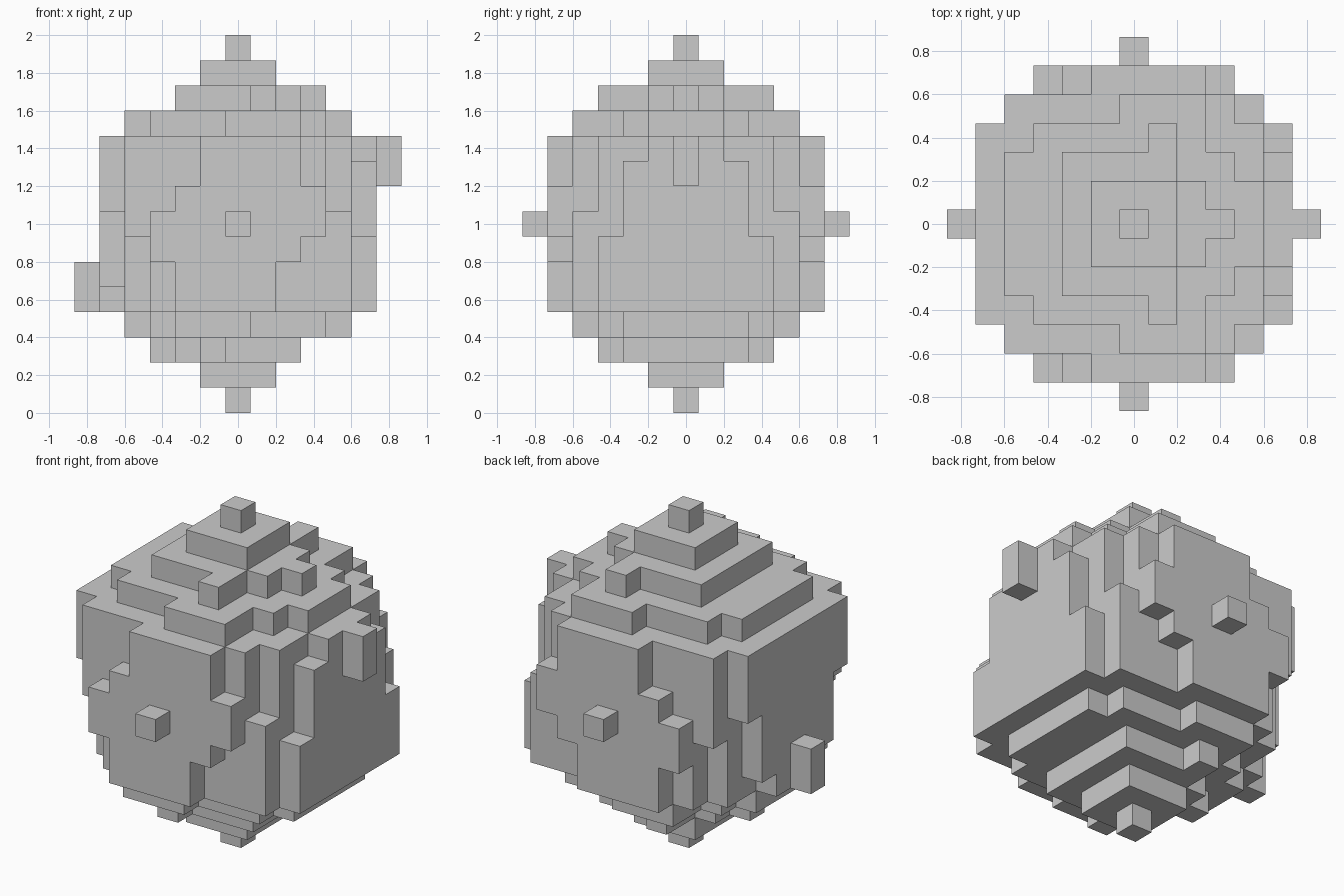
import bpy, bmesh
from mathutils import Vector

if "Cube" in bpy.data.objects:
    bpy.data.objects.remove(bpy.data.objects["Cube"])

S = 2 / 15  # block size

# Layers from the middle upward. Each character is one column of blocks along x
# (-6..6); its digit is the half depth in y, and a dot is empty.
LAYERS = [
    ".24555655542.",
    ".34455555532.",
    ".344455554320",
    ".344455554310",
    "..233344421..",
    "....222310...",
    ".....111.....",
    "......0......",
]

# Fill blocks: mirrored in y, lower half is the upper half turned about y
cells = set()
for k, row in enumerate(LAYERS):
    for n, ch in enumerate(row):
        if ch != ".":
            for j in range(-int(ch), int(ch) + 1):
                cells.add((n - 6, j, k))
                cells.add((6 - n, j, -k))

# Skin: one square for every exposed block side
bm = bmesh.new()
cache = {}


def corner(p):
    key = tuple(round(2 * c) for c in p)
    if key not in cache:
        cache[key] = bm.verts.new((p[0] * S, p[1] * S, p[2] * S + 1))
    return cache[key]


for cell in cells:
    for axis in range(3):
        for sign in (-1, 1):
            n = Vector((0, 0, 0))
            n[axis] = sign
            c = Vector(cell)
            if tuple(int(v) for v in c + n) in cells:
                continue
            u = Vector((0, 0, 0))
            u[(axis + 1) % 3] = 0.5
            w = n.cross(u)
            m = c + n * 0.5
            bm.faces.new([corner(p) for p in (m - u - w, m + u - w, m + u + w, m - u + w)])

# Merge flat areas into single faces
bmesh.ops.dissolve_limit(bm, angle_limit=0.01, verts=bm.verts[:], edges=bm.edges[:])
mesh = bpy.data.meshes.new("block_boulder")
bm.to_mesh(mesh)
bm.free()
bpy.context.collection.objects.link(bpy.data.objects.new("block_boulder", mesh))
